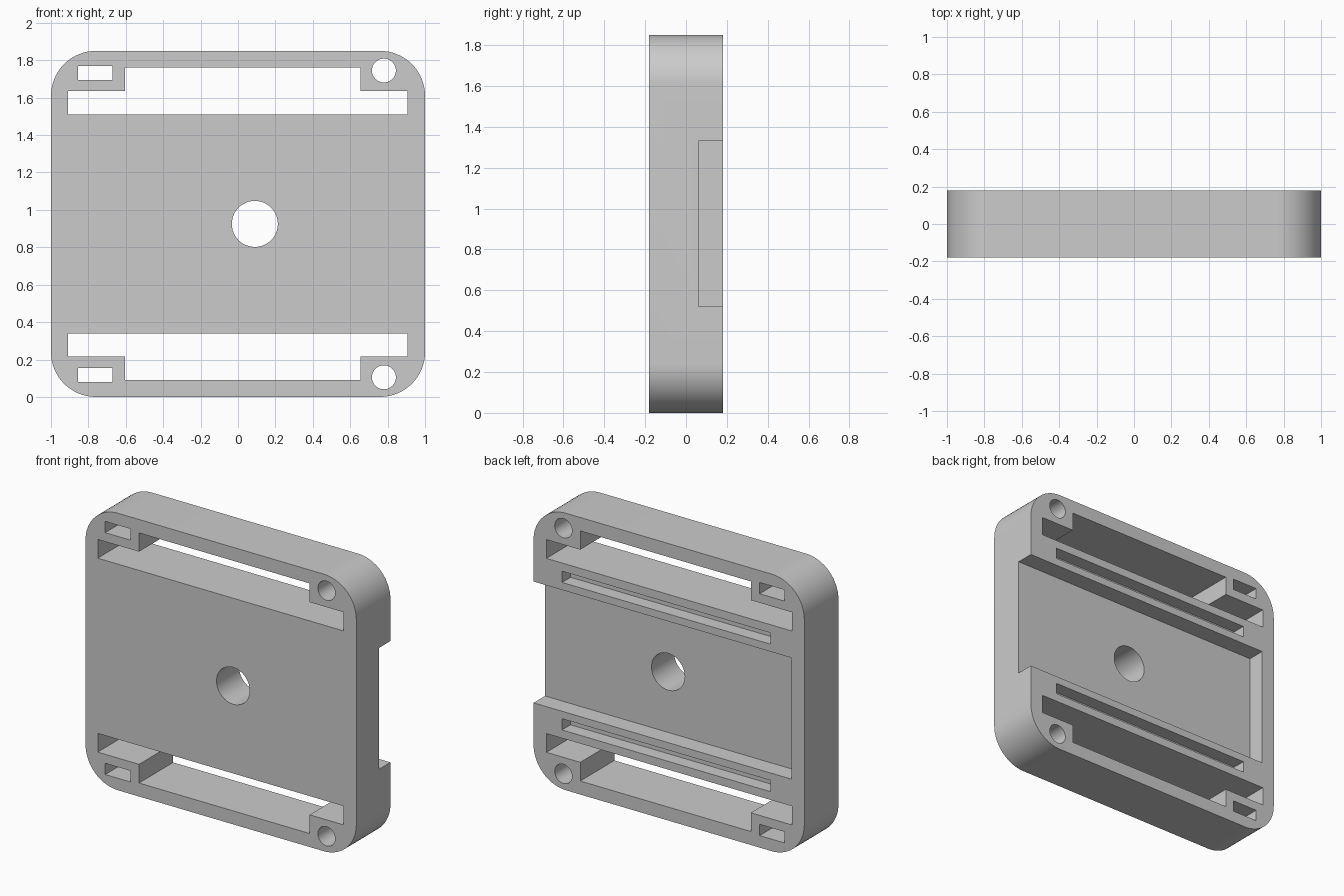
import bpy, bmesh, math

if "Cube" in bpy.data.objects:
    bpy.data.objects.remove(bpy.data.objects["Cube"])

H, D, MID = 1.85, 0.36, 0.925      # height, thickness, mirror height
BACK = D / 2

grey = bpy.data.materials.new("plain grey")
grey.diffuse_color = (0.6, 0.6, 0.6, 1)
grey.use_nodes = True
grey.node_tree.nodes["Principled BSDF"].inputs["Base Color"].default_value = grey.diffuse_color


def prism(name, pts, y0, y1):
    """Extrude an (x, z) outline from y0 to y1."""
    bm = bmesh.new()
    face = bm.faces.new([bm.verts.new((x, y0, z)) for x, z in pts])
    new = bmesh.ops.extrude_face_region(bm, geom=[face])["geom"]
    bmesh.ops.translate(bm, vec=(0, y1 - y0, 0),
                        verts=[v for v in new if isinstance(v, bmesh.types.BMVert)])
    bmesh.ops.recalc_face_normals(bm, faces=bm.faces)
    mesh = bpy.data.meshes.new(name)
    bm.to_mesh(mesh)
    bm.free()
    mesh.materials.append(grey)
    obj = bpy.data.objects.new(name, mesh)
    bpy.context.collection.objects.link(obj)
    return obj


def arc(cx, cz, r, a0, a1, n):
    return [(cx + r * math.cos(math.radians(a0 + (a1 - a0) * i / n)),
             cz + r * math.sin(math.radians(a0 + (a1 - a0) * i / n)))
            for i in range(n + 1)]


def circle(cx, cz, r, n=48):
    return arc(cx, cz, r, 0, 360, n)[:-1]


def rect(x0, x1, z0, z1):
    return [(x0, z0), (x1, z0), (x1, z1), (x0, z1)]


# Rounded square plate
R = 0.24
outline = (arc(1 - R, H - R, R, 0, 90, 16) + arc(R - 1, H - R, R, 90, 180, 16)
           + arc(R - 1, R, R, 180, 270, 16) + arc(1 - R, R, R, 270, 360, 16))
body = prism("mounting_plate", outline, -BACK, BACK)

# Cut shapes: outline, front depth, back depth
THRU = (-0.3, 0.3)
strap_slot = [(-0.91, 1.51), (0.905, 1.51), (0.905, 1.635), (0.655, 1.635),
              (0.655, 1.76), (-0.605, 1.76), (-0.605, 1.635), (-0.91, 1.635)]
upper = [
    ("strap_slot", strap_slot, THRU),
    ("small_window", rect(-0.855, -0.67, 1.695, 1.77), THRU),
    ("screw_hole", circle(0.78, 1.745, 0.064), THRU),
    ("back_groove", rect(-0.75, 0.79, 1.38, 1.455), (BACK - 0.09, 0.3)),
]
cuts = [
    ("centre_hole", circle(0.09, MID, 0.123), THRU),
    ("back_channel", rect(-0.905, 1.2, 0.52, 1.33), (0.06, 0.3)),
]
for name, pts, depth in upper:
    cuts.append((name + "_upper", pts, depth))
    cuts.append((name + "_lower", [(x, 2 * MID - z) for x, z in pts], depth))

# Cut every opening out of the plate
cutters = []
for name, pts, depth in cuts:
    cutter = prism(name + "_cutter", pts, *depth)
    cutter.hide_render = True
    cutters.append(cutter)
    mod = body.modifiers.new(name, "BOOLEAN")
    mod.operation = "DIFFERENCE"
    mod.solver = "EXACT"
    mod.object = cutter

bpy.context.view_layer.objects.active = body
body.select_set(True)
for mod in list(body.modifiers):
    bpy.ops.object.modifier_apply(modifier=mod.name)
for cutter in cutters:
    bpy.data.objects.remove(cutter)

# Smooth the rounded corners and holes, keep the edges crisp
bpy.ops.object.shade_smooth_by_angle(angle=math.radians(30))
